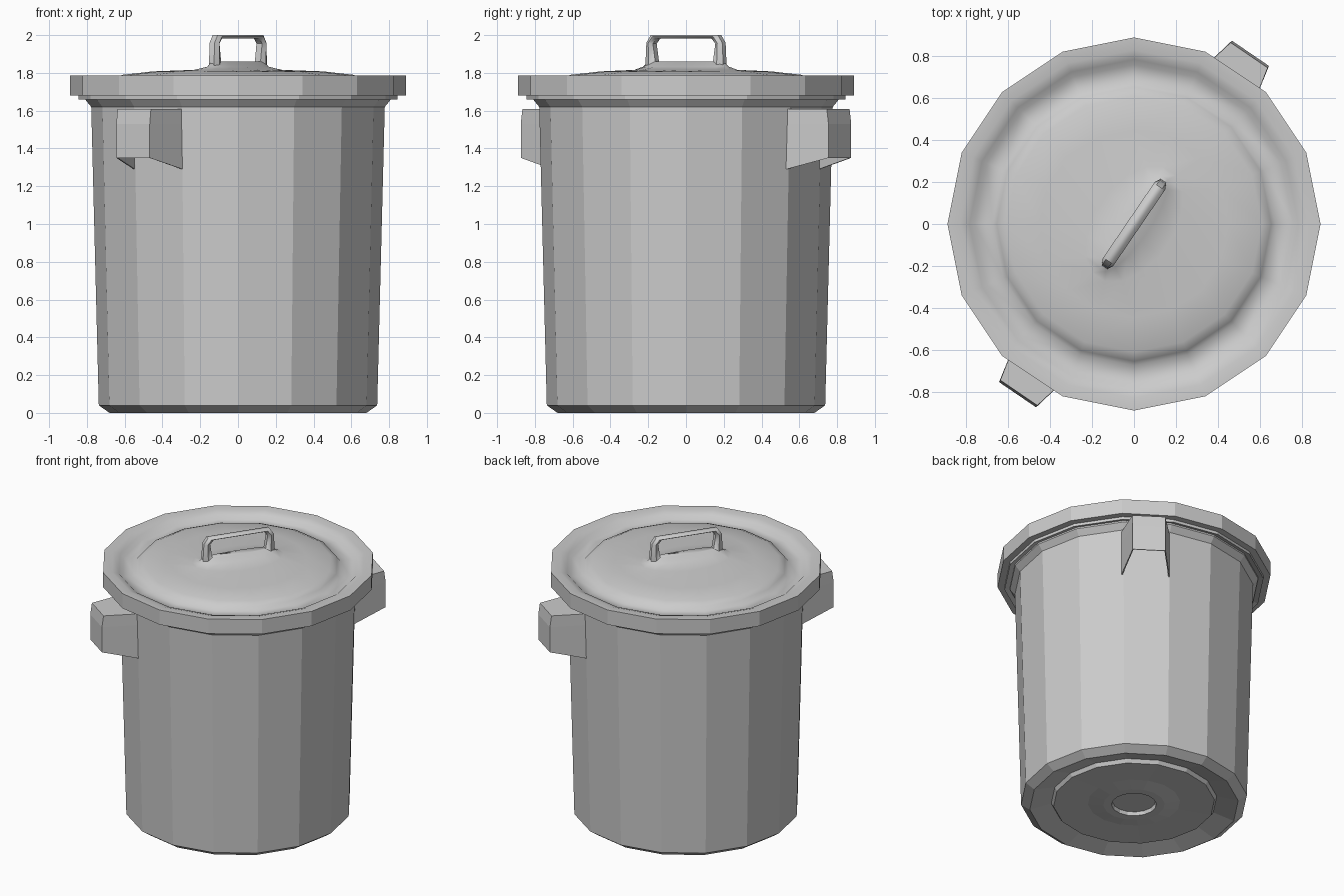
import bpy, bmesh, math
from mathutils import Matrix

if "Cube" in bpy.data.objects:
    bpy.data.objects.remove(bpy.data.objects["Cube"])

N = 16
PHI = math.radians(55.7)   # direction shared by the lid grip and side handles


def finish(name, bm):
    bmesh.ops.recalc_face_normals(bm, faces=bm.faces)
    me = bpy.data.meshes.new(name)
    bm.to_mesh(me)
    bm.free()
    ob = bpy.data.objects.new(name, me)
    bpy.context.collection.objects.link(ob)
    return ob


def loft(bm, rings, closed_path=False, caps=True):
    """Skin closed vertex rings with quads."""
    pairs = list(zip(rings, rings[1:] + rings[:1]))
    if not closed_path:
        pairs.pop()
    for a, b in pairs:
        n = len(a)
        for i in range(n):
            bm.faces.new((a[i], a[(i + 1) % n], b[(i + 1) % n], b[i]))
    if caps and not closed_path:
        bm.faces.new(rings[0])
        bm.faces.new(rings[-1])


def elliptic_lathe(name, profile):
    """Profile rows are (radius along PHI, radius across PHI, z)."""
    bm = bmesh.new()
    rings = []
    c, s = math.cos(PHI), math.sin(PHI)
    for a, b, z in profile:
        ring = []
        for k in range(N):
            t = 2 * math.pi * k / N - PHI
            u, v = a * math.cos(t), b * math.sin(t)
            ring.append(bm.verts.new((u * c - v * s, u * s + v * c, z)))
        rings.append(ring)
    loft(bm, rings)
    return finish(name, bm)


# bin body with embossed underside
body = [(.14, .03), (.146, .005), (.20, .005), (.30, .02), (.525, .015),
        (.54, .04), (.68, 0), (.737, .04), (.777, 1.62), (.81, 1.66), (.81, 1.69)]
elliptic_lathe("bin_body", [(r, r, z) for r, z in body])

# lid: skirt, groove, shallow dome and raised ridge under the grip
lid = [(.78, 1.68), (.845, 1.66), (.845, 1.68), (.89, 1.68), (.89, 1.785),
       (.83, 1.783), (.785, 1.768), (.76, 1.745), (.675, 1.745),
       (.655, 1.77), (.61, 1.79), (.45, 1.808)]
mound = [(.31, .19, 1.816), (.27, .075, 1.833), (.245, .03, 1.86)]
lid_ob = elliptic_lathe("lid", [(r, r, z) for r, z in lid] + mound)
for p in lid_ob.data.polygons:
    p.use_smooth = p.normal.z > .2

# lid grip: hexagonal section swept around a closed loop
outer = [(.25, 1.83), (.243, 1.96), (.215, 2.0)]
inner = [(.185, 1.86), (.20, 1.955), (.175, 1.983)]
outer += [(-u, z) for u, z in reversed(outer)]
inner += [(-u, z) for u, z in reversed(inner)]
bm = bmesh.new()
rings = []
for (uo, zo), (ui, zi) in zip(outer, inner):
    um, zm = (uo + ui) / 2, (zo + zi) / 2
    section = [(uo, -.016, zo), (uo, .016, zo), (um, .031, zm),
               (ui, .018, zi), (ui, -.018, zi), (um, -.031, zm)]
    rings.append([bm.verts.new(p) for p in section])
loft(bm, rings, closed_path=True)
bm.transform(Matrix.Rotation(PHI, 4, 'Z'))
grip = finish("lid_grip", bm)
for p in grip.data.polygons:
    p.use_smooth = True
bpy.context.view_layer.objects.active = grip
grip.select_set(True)
bpy.ops.object.shade_smooth_by_angle(angle=math.radians(50))

# side handles: hollow hoods open underneath
for name, ang in (("handle_back", PHI), ("handle_front", PHI + math.pi)):
    bm = bmesh.new()
    cols = []
    for s in (-1, 1):
        pts = [(.75, .158, 1.29), (.986, .107, 1.35), (.986, .107, 1.53),
               (.975, .107, 1.61), (.75, .158, 1.61), (.75, .158, 1.53)]
        cols.append([bm.verts.new((x, s * y, z)) for x, y, z in pts])
    for c in cols:
        bm.faces.new((c[0], c[1], c[2], c[5]))
        bm.faces.new((c[5], c[2], c[3], c[4]))
    a, b = cols
    for i in (1, 2, 3):
        bm.faces.new((a[i], a[i + 1], b[i + 1], b[i]))
    bm.transform(Matrix.Rotation(ang, 4, 'Z'))
    ob = finish(name, bm)
    mod = ob.modifiers.new("thickness", 'SOLIDIFY')
    mod.thickness = .008
    mod.offset = -1
